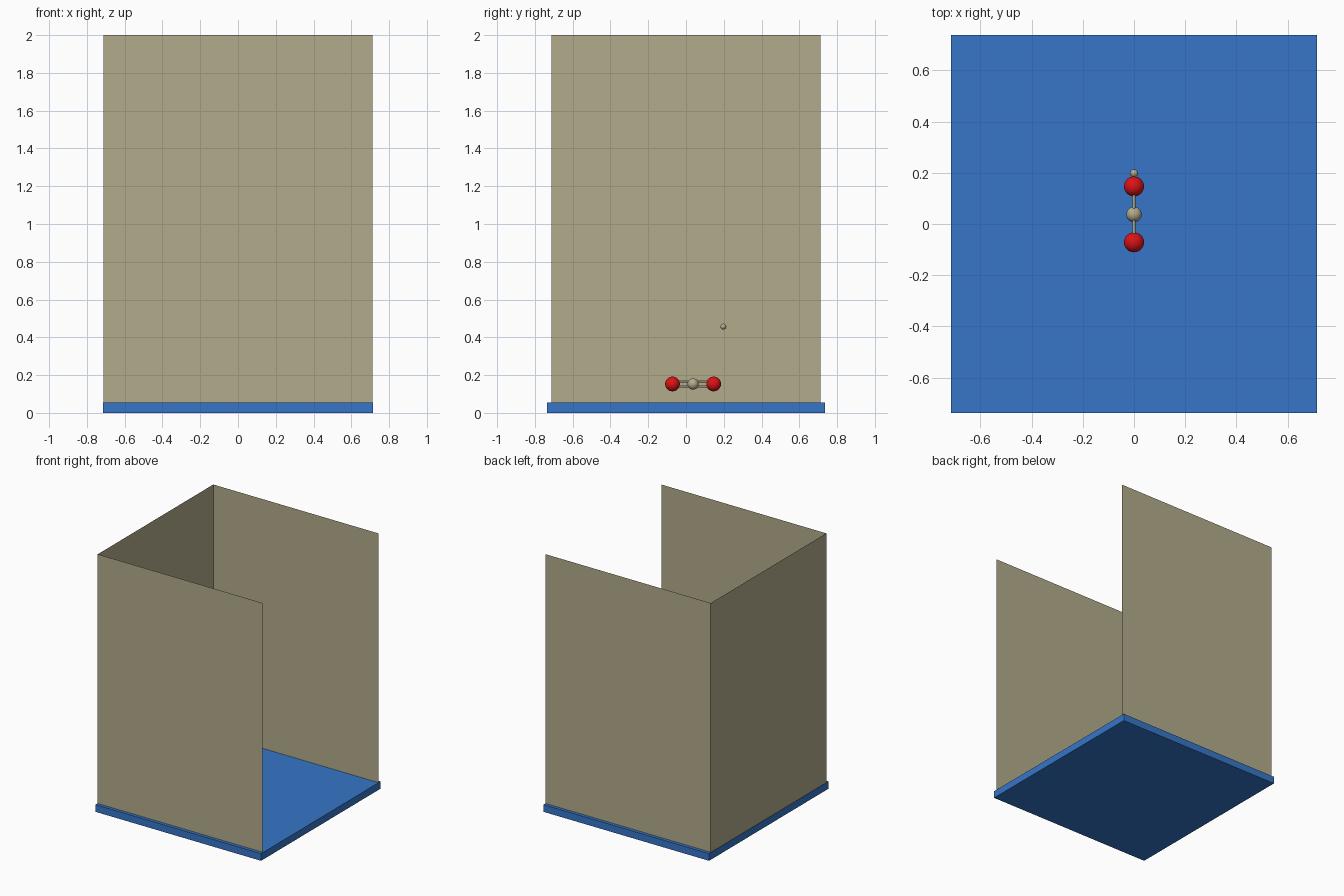
import bpy, math
from mathutils import Vector

if "Cube" in bpy.data.objects:
    bpy.data.objects.remove(bpy.data.objects["Cube"])


def material(name, rgb):
    m = bpy.data.materials.new(name)
    m.diffuse_color = (*rgb, 1)
    m.use_nodes = True
    m.node_tree.nodes["Principled BSDF"].inputs["Base Color"].default_value = m.diffuse_color
    return m


TAN = material("tan", (0.45, 0.41, 0.26))
BLUE = material("blue", (0.037, 0.18, 0.58))
RED = material("red", (0.72, 0.006, 0.008))


def finish(name, mat, smooth=False):
    ob = bpy.context.object
    ob.name = name
    ob.data.materials.append(mat)
    if smooth:
        bpy.ops.object.shade_smooth_by_angle()
    return ob


def atom(name, y, z, r, mat):
    bpy.ops.mesh.primitive_uv_sphere_add(segments=32, ring_count=16, radius=r, location=(0, y, z))
    finish(name, mat, True)


def bond(name, y0, y1, z):
    bpy.ops.mesh.primitive_cylinder_add(vertices=16, radius=0.0055, depth=y1 - y0,
                                        location=(0, (y0 + y1) / 2, z),
                                        rotation=(math.pi / 2, 0, 0))
    finish(name, TAN, True)


def wall(name, a, b):
    # single upright sheet standing on the base between two plan points
    mesh = bpy.data.meshes.new(name)
    verts = [(*a, BASE_H), (*b, BASE_H), (*b, 2.0), (*a, 2.0)]
    mesh.from_pydata(verts, [], [(0, 1, 2, 3)])
    ob = bpy.data.objects.new(name, mesh)
    bpy.context.collection.objects.link(ob)
    mesh.materials.append(TAN)


# Base slab
BASE_H = 0.056
bpy.ops.mesh.primitive_cube_add(size=1, location=(0, 0, BASE_H / 2))
bpy.context.object.scale = (1.43, 1.474, BASE_H)
bpy.ops.object.transform_apply(location=False, rotation=False, scale=True)
finish("base_slab", BLUE)

# Three thin walls, open on the right
W = 0.712
wall("front_wall", (-W, -W), (W, -W))
wall("back_wall", (W, W), (-W, W))
wall("left_wall", (-W, W), (-W, -W))

# Molecule: centre ball, two red balls, double rods between them
CY, CZ, STEP = 0.0375, 0.153, 0.109
atom("centre_ball", CY, CZ, 0.030, TAN)
for side, s in (("front", -1), ("back", 1)):
    atom(side + "_red_ball", CY + s * STEP, CZ, 0.039, RED)
    y0, y1 = sorted((CY, CY + s * STEP))
    for level, dz in (("lower", -0.014), ("upper", 0.014)):
        bond(f"{side}_{level}_rod", y0, y1, CZ + dz)

# Small floating ball
atom("small_ball", 0.198, 0.457, 0.0155, TAN)
